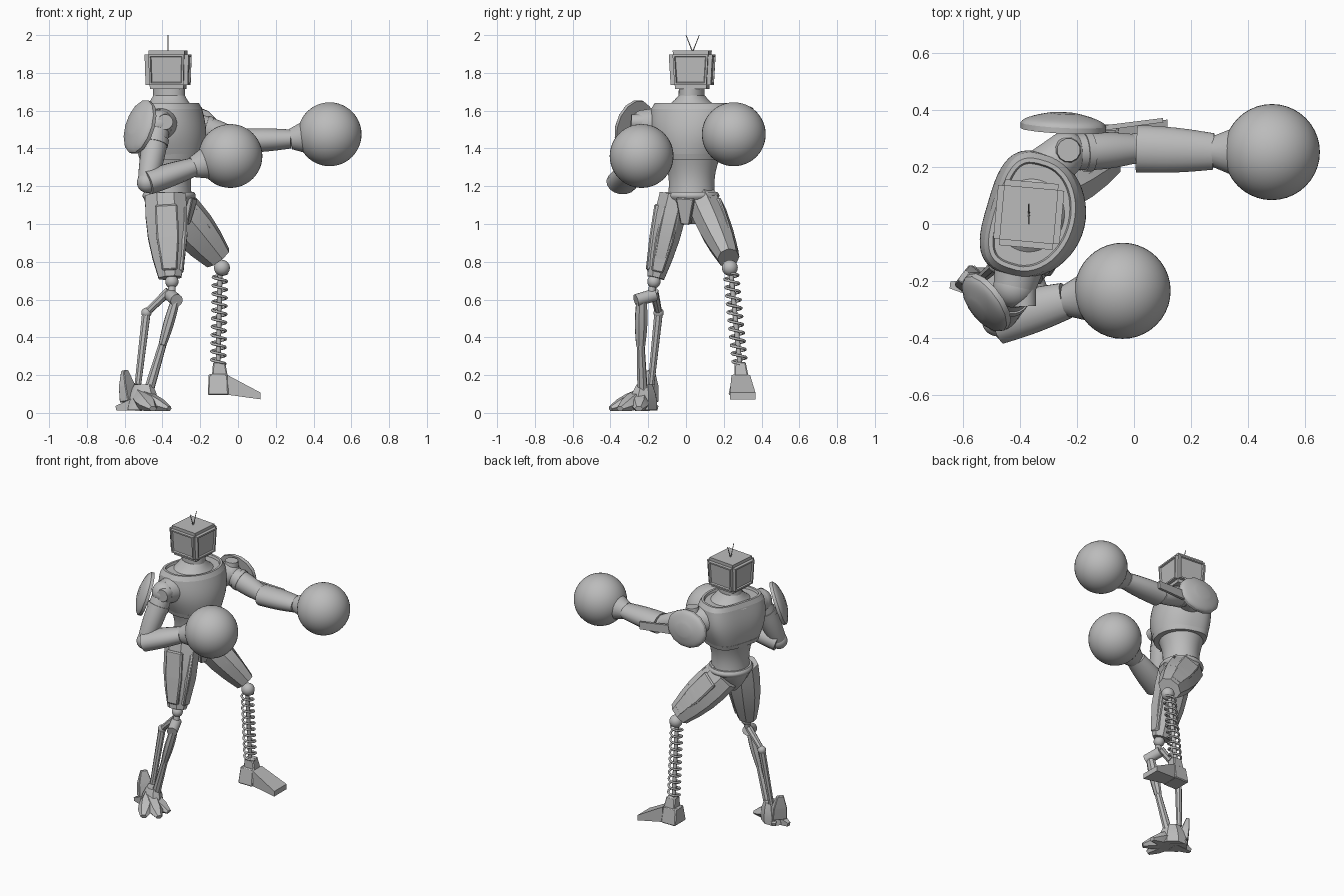
import bpy, bmesh, math
from mathutils import Vector, Matrix

old = bpy.data.objects.get("Cube")
if old:
    bpy.data.objects.remove(old, do_unlink=True)

grey = bpy.data.materials.new("plain grey")
grey.use_nodes = True
tone = (.5, .5, .5, 1)
grey.diffuse_color = tone
grey.node_tree.nodes["Principled BSDF"].inputs["Base Color"].default_value = tone

UP = Vector((0, 0, 1))
FORWARD = Vector((1, 0, 0))
YAW = Matrix.Rotation(-.29, 3, 'Z')
FACING = YAW @ FORWARD


def finish(name, bm, angle=35):
    bmesh.ops.recalc_face_normals(bm, faces=bm.faces)
    mesh = bpy.data.meshes.new(name)
    bm.to_mesh(mesh)
    bm.free()
    mesh.materials.append(grey)
    part = bpy.data.objects.new(name, mesh)
    bpy.context.collection.objects.link(part)
    bpy.ops.object.select_all(action='DESELECT')
    part.select_set(True)
    bpy.context.view_layer.objects.active = part
    bpy.ops.object.shade_smooth_by_angle(angle=math.radians(angle))


def taper(name, a, b, start, end, bulge=0, ratio=1, flare=0, ref=UP, sides=16,
          steps=10, axis=None, bevel=0, sunk=0, flat_back=False):
    """Solid from a to b; half size along ref goes start to end with a sine bulge."""
    bm = bmesh.new()
    a, b = Vector(a), Vector(b)
    axis = Vector(axis or b - a).normalized()
    u = ref - axis * ref.dot(axis)
    if u.length < .1:
        u = FORWARD - axis * axis.x
    u.normalize()
    v = axis.cross(u)
    fit = 1 / math.cos(math.pi / sides)
    steps = steps if bulge else 1
    loops = []
    for step in range(steps + 1):
        t = step / steps
        size = fit * (start + (end - start) * t + bulge * math.sin(math.pi * t))
        loop = []
        for i in range(sides):
            turn = math.tau * (i + .5) / sides
            along, across = math.cos(turn), math.sin(turn)
            if flat_back and along < 0:
                along = -.8 * abs(along) ** .6
                across = math.copysign(abs(across) ** .6, across)
            offset = u * along + v * across * (ratio + flare * t)
            loop.append(bm.verts.new(a.lerp(b, t) + offset * size))
        loops.append(loop)
    for low, high in zip(loops, loops[1:]):
        for i in range(sides):
            j = (i + 1) % sides
            bm.faces.new((low[i], low[j], high[j], high[i]))
    bm.faces.new(loops[0])
    lid = bm.faces.new(loops[-1])
    if sunk:
        bm.normal_update()
        bmesh.ops.inset_individual(bm, faces=[lid], thickness=sunk)
        bmesh.ops.inset_individual(bm, faces=[lid], thickness=sunk / 3, depth=-sunk)
    if bevel:
        bmesh.ops.bevel(bm, geom=bm.edges[:], offset=bevel, segments=1, affect='EDGES')
    finish(name, bm)


def ball(name, centre, radius):
    bm = bmesh.new()
    bmesh.ops.create_uvsphere(bm, u_segments=40, v_segments=24, radius=radius,
                              matrix=Matrix.Translation(centre))
    finish(name, bm)


# Head: bevelled box, narrower below, with a shallow panel on each side
bm = bmesh.new()
bmesh.ops.create_cube(bm, size=1)
bmesh.ops.scale(bm, vec=(.235, .235, .205), verts=bm.verts)
bmesh.ops.scale(bm, vec=(.95, .9, 1), verts=[v for v in bm.verts if v.co.z < 0])
bmesh.ops.bevel(bm, geom=bm.edges[:], offset=.022, segments=2, affect='EDGES')
for face in [f for f in bm.faces if f.calc_area() > .02 and abs(f.normal.z) < .5]:
    bmesh.ops.inset_individual(bm, faces=[face], thickness=.014)
    bmesh.ops.inset_individual(bm, faces=[face], thickness=.006, depth=-.009)
bm.transform(Matrix.Translation((-.37, .033, 1.817)) @ Matrix.Rotation(-.09, 4, 'Z'))
finish("head", bm, 20)
for side, name in ((-1, "right_antenna"), (1, "left_antenna")):
    root = Vector((-.37, .035, 1.91))
    taper(name, root, root + Vector((0, side * .035, .09)), start=.003, end=.002, sides=6)


# Torso: upright turned sections stacked on one spine
def torso(name, low, high, start, end, sides=48, **shape):
    taper(name, (-.365, .03, low), (-.365, .03, high), start, end, ref=FACING, sides=sides, **shape)


torso("neck_base", 1.6, 1.68, start=.14, end=.085, bulge=-.004, ratio=1.2, flare=-.4)
torso("neck", 1.66, 1.73, start=.086, end=.085, ratio=.78)
torso("chest", 1.34, 1.61, start=.175, end=.17, bulge=.022, ratio=.93, flare=.35, flat_back=True)
torso("collar", 1.61, 1.64, start=.17, end=.155, ratio=1.28, sunk=.015, flat_back=True)
torso("chest_rim", 1.34, 1.37, start=.175, end=.185, ratio=.95, flat_back=True)
torso("abdomen", 1.14, 1.36, start=.12, end=.145, bulge=-.015, ratio=1.05)
torso("belt", 1.13, 1.17, start=.13, end=.13, bulge=.01, ratio=1.05)
torso("pelvis", 1, 1.14, start=.05, end=.13, bulge=.015, ratio=.6, flare=.4, sides=12)
taper("crotch_guard", (-.28, 0, 1), (-.25, 0, 1.14), start=.02, end=.025,
      ratio=1.2, flare=.8, ref=FACING, sides=4, bevel=.005)


# Arms: one call each, from the shoulder joint to the round glove
def arm(side, socket, shoulder, elbow, wrist, glove):
    socket, shoulder, elbow, wrist, glove = map(Vector, (socket, shoulder, elbow, wrist, glove))
    taper(side + "_shoulder_socket", socket, shoulder, start=.09, end=.075, sides=24)
    ball(side + "_shoulder_ball", shoulder, radius=.075)
    taper(side + "_upper_arm", shoulder, elbow, start=.06, end=.05, bulge=.01, sides=24)
    taper(side + "_upper_arm_band", shoulder.lerp(elbow, .25), shoulder.lerp(elbow, .35),
          start=.07, end=.07, sides=24)
    ball(side + "_elbow", elbow, radius=.055)
    taper(side + "_forearm", elbow, wrist, start=.065, end=.05, bulge=.004, ratio=1.28)
    taper(side + "_cuff", wrist, wrist.lerp(glove, .3), start=.055, end=.08, sides=24)
    ball(side + "_glove", glove, radius=.169)


def shoulder_plate(name, centre, normal, tall, ratio):
    centre, outward = Vector(centre), Vector(normal).normalized()
    rim = centre + outward * .02
    taper(name + "_rim", centre, rim, start=tall, end=tall, ratio=ratio, sides=14)
    taper(name, rim, rim + outward * .04, start=tall, end=tall / 3, bulge=.02, ratio=ratio, sides=14)


arm("right", socket=(-.4, -.13, 1.53), shoulder=(-.42, -.22, 1.53), elbow=(-.48, -.34, 1.22),
    wrist=(-.24, -.27, 1.3), glove=(-.04, -.235, 1.36))
arm("left", socket=(-.33, .17, 1.53), shoulder=(-.24, .25, 1.53), elbow=(.01, .265, 1.44),
    wrist=(.28, .255, 1.45), glove=(.485, .253, 1.475))
shoulder_plate("right_shoulder_plate", (-.51, -.27, 1.51), (-.75, -.55, .3), tall=.145, ratio=.78)
shoulder_plate("left_shoulder_plate", (-.25, .33, 1.5), (.05, 1, .1), tall=.12, ratio=1.22)
taper("right_shoulder_disc", (-.39, -.2, 1.54), (-.385, -.29, 1.54), start=.045, end=.04, sides=20)
taper("left_shoulder_disc", (-.235, .26, 1.55), (-.23, .26, 1.62), start=.05, end=.04, sides=12)
taper("left_elbow_fin", (-.13, .335, 1.46), (.1, .365, 1.44), start=.03, end=.025, ratio=.3, sides=4)

# Thighs: faceted shells with raised plates
right_hip, right_knee = Vector((-.385, -.06, 1.15)), Vector((-.36, -.16, .715))
left_hip, left_knee = Vector((-.36, .09, 1.12)), Vector((-.105, .225, .82))
shin_front = Vector((.75, -.3, .6))
for side, hip, knee, front, end in (("right", right_hip, right_knee, FORWARD, .06),
                                    ("left", left_hip, left_knee, shin_front, .073)):
    outward = (knee - hip).cross(front).normalized()
    if outward.y * hip.y < 0:
        outward.negate()
    top, bottom = hip.lerp(knee, .15), hip.lerp(knee, .93)
    taper(side + "_thigh", hip, knee, start=.108, end=end, bulge=.02, ratio=.75, ref=front, sides=8, steps=4)
    taper(side + "_thigh_side_plate", top + outward * .07, bottom + outward * .045,
          start=.06, end=.04, bulge=.01, ratio=.4, ref=front, sides=4, steps=2, bevel=.008)
    taper(side + "_thigh_front_plate", top + front * .085, bottom + front * .055,
          start=.025, end=.018, bulge=.006, ratio=1.8, ref=front, sides=4, steps=2, bevel=.008)

# Right lower leg: knee hinge and jointed struts
ball("right_knee", (-.35, -.17, .695), radius=.035)
taper("right_knee_post", (-.35, -.17, .7), (-.35, -.19, .6), start=.02, end=.02)
taper("right_knee_hinge", (-.36, -.165, .625), (-.325, -.265, .595), start=.033, end=.033, sides=20)
bend = (-.485, -.145, .53)
taper("rear_strut_link", (-.365, -.17, .645), bend, start=.022, end=.018, sides=8)
ball("rear_strut_joint", bend, radius=.027)
taper("rear_strut", bend, (-.53, -.185, .15), start=.022, end=.017, sides=8)
taper("front_strut", (-.33, -.235, .6), (-.4, -.24, .36), start=.022, end=.02, bulge=.006, ratio=1.2, sides=8)
taper("front_strut_lower", (-.4, -.24, .36), (-.475, -.23, .11), start=.02, end=.026, sides=8)

# Right foot: ankle, splayed toes, heel spurs and rear fin
toeward = Vector((.78, -.6, 0))
taper("right_ankle", (-.51, -.23, .015), (-.5, -.22, .15), start=.09, end=.05, bulge=.01,
      ratio=.75, ref=toeward, sides=8, steps=3, axis=UP)
for name, x, y in (("inner", -.36, -.25), ("middle", -.365, -.35), ("outer", -.45, -.4)):
    taper("right_%s_toe" % name, (-.52, -.24, .08), (x, y, .022), start=.045, end=.012,
          bulge=.01, ratio=.8, flare=.8, sides=6, steps=3)
for name, x, y in (("outer", -.645, -.215), ("inner", -.57, -.155)):
    taper("right_%s_heel_spur" % name, (-.52, -.23, .05), (x, y, .025), start=.04, end=.012, sides=4)
taper("right_heel_fin", (-.575, -.2, .06), (-.6, -.185, .225), start=.03, end=.01, bulge=.004,
      ratio=1.6, flare=.5, ref=toeward, sides=4, steps=2, bevel=.004)

# Left lower leg: knee ball, piston and coil spring
ball("left_knee", (-.085, .232, .768), radius=.042)
top, bottom = Vector((-.095, .238, .74)), Vector((-.105, .285, .26))
taper("left_piston", top, bottom, start=.013, end=.013)
coil = bpy.data.curves.new("left_spring", 'CURVE')
coil.dimensions = '3D'
coil.bevel_depth = .007
coil.bevel_resolution = 2
line = coil.splines.new('POLY')
turns, per_turn = 11, 20
line.points.add(turns * per_turn)
for i, point in enumerate(line.points):
    turn = math.tau * i / per_turn
    ring = Vector((math.cos(turn), math.sin(turn), 0)) * .037
    point.co = (*(top.lerp(bottom, i / (turns * per_turn)) + ring), 1)
coil.materials.append(grey)
bpy.context.collection.objects.link(bpy.data.objects.new("left_spring", coil))

# Left foot: ankle block, heel block and toe wedge
taper("left_ankle", (-.095, .295, .17), (-.1, .287, .27), start=.045, end=.032,
      ratio=.9, ref=FORWARD, sides=4, axis=UP, bevel=.006)
taper("left_heel", (-.105, .288, .095), (-.105, .29, .205), start=.055, end=.05,
      ratio=1.15, flare=-.3, ref=FORWARD, sides=4, axis=UP, bevel=.006)
taper("left_toe", (-.055, .29, .148), (.118, .3, .09), start=.052, end=.018,
      ratio=.95, flare=2.8, sides=4, axis=FORWARD)
